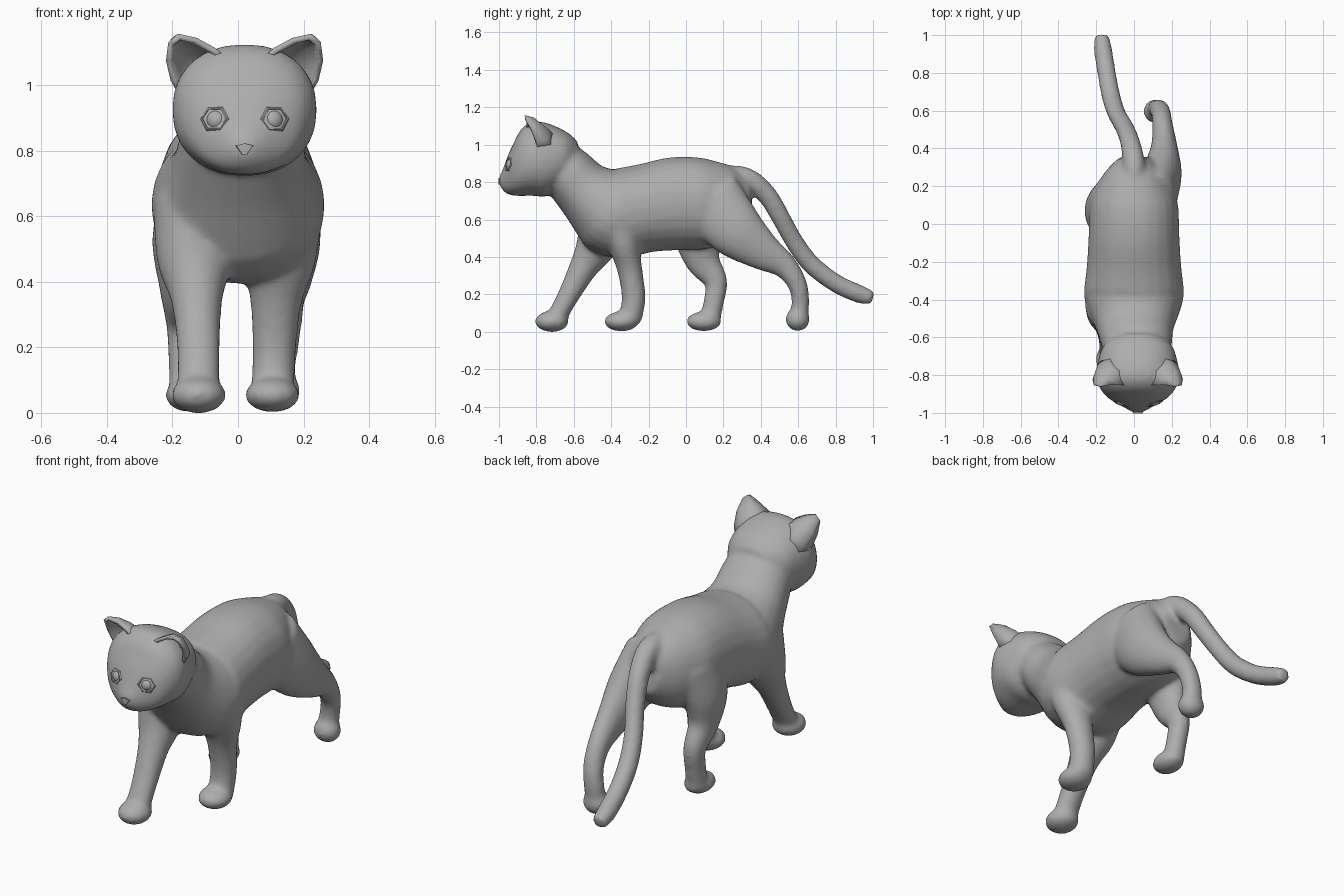
import bpy, bmesh, math
from mathutils import Vector, Matrix

if "Cube" in bpy.data.objects:
    bpy.data.objects.remove(bpy.data.objects["Cube"])

grey = bpy.data.materials.new("grey")
grey.diffuse_color = (0.42, 0.42, 0.42, 1)
grey.use_nodes = True
grey.node_tree.nodes["Principled BSDF"].inputs["Base Color"].default_value = grey.diffuse_color
HEAD_X = 0.02


def catmull(a, b, c, d, t):
    return 0.5 * (2 * b + (c - a) * t + (2 * a - 5 * b + 4 * c - d) * t * t
                  + (3 * b - a - 3 * c + d) * t ** 3)


def rounded(v, power):
    return math.copysign(abs(v) ** power, v)


def loft(bm, rings, power=1.0, upright=False, sides=24, steps=4):
    """Smooth tube; each ring is x, y, z, half width across x, half thickness."""
    k = [rings[0]] + rings + [rings[-1]]
    pts = []
    for i in range(len(rings) - 1):
        for s in range(steps):
            pts.append([catmull(*q, s / steps) for q in zip(*k[i:i + 4])])
    pts.append(list(rings[-1]))
    loops = []
    for i, p in enumerate(pts):
        tan = Vector(pts[min(i + 1, len(pts) - 1)][:3]) - Vector(pts[max(i - 1, 0)][:3])
        tan.x = 0
        across = Vector((1, 0, 0))
        up = Vector((0, 0, 1)) if upright else tan.normalized().cross(across)
        angles = [2 * math.pi * j / sides for j in range(sides)]
        loops.append([bm.verts.new(Vector(p[:3]) + across * p[3] * rounded(math.cos(a), power)
                                   + up * p[4] * rounded(math.sin(a), power)) for a in angles])
    for a, b in zip(loops, loops[1:]):
        for j in range(sides):
            n = (j + 1) % sides
            bm.faces.new((a[j], a[n], b[n], b[j]))
    bm.faces.new(loops[0][::-1])
    bm.faces.new(loops[-1])


def blob(bm, centre, radii):
    bmesh.ops.create_uvsphere(bm, u_segments=20, v_segments=12, radius=1,
                              matrix=Matrix.LocRotScale(Vector(centre), None, Vector(radii)))


def finish(name, bm, angle=60):
    bmesh.ops.recalc_face_normals(bm, faces=bm.faces)
    me = bpy.data.meshes.new(name)
    bm.to_mesh(me)
    bm.free()
    ob = bpy.data.objects.new(name, me)
    bpy.context.collection.objects.link(ob)
    me.materials.append(grey)
    bpy.ops.object.select_all(action='DESELECT')
    ob.select_set(True)
    bpy.context.view_layer.objects.active = ob
    bpy.ops.object.shade_smooth_by_angle(angle=math.radians(angle))
    return ob


bm = bmesh.new()
# torso running up into the neck
loft(bm, [(0, .35, .71, .08, .11), (0, .26, .70, .165, .19), (0, .12, .685, .23, .24),
          (0, -.05, .685, .24, .25), (0, -.22, .66, .25, .237), (0, -.36, .635, .265, .242),
          (0, -.43, .67, .25, .225), (.005, -.545, .757, .205, .165),
          (.015, -.64, .86, .185, .145), (HEAD_X, -.70, .92, .15, .12)], .93)
# head, with whisker pads and chin
loft(bm, [(HEAD_X, y, z, w, h) for y, z, w, h in [
    (-.58, .94, .10, .08), (-.64, .935, .18, .135), (-.74, .92, .214, .195),
    (-.82, .925, .22, .198), (-.88, .905, .195, .18), (-.92, .87, .16, .143),
    (-.95, .84, .11, .108), (-.98, .812, .058, .056), (-1.0, .808, .025, .022)]], .9, True)
for s in (-1, 1):
    blob(bm, (HEAD_X + s * .034, -.935, .79), (.046, .045, .04))
blob(bm, (HEAD_X, -.925, .763), (.05, .05, .034))
# front legs: left reaching forward, right under the chest
loft(bm, [(-.145, -.42, .64, .115, .14), (-.135, -.48, .46, .112, .11), (-.126, -.55, .34, .078, .077),
          (-.12, -.63, .19, .066, .058), (-.12, -.69, .08, .066, .053)])
blob(bm, (-.12, -.717, .055), (.085, .092, .057))
loft(bm, [(.145, -.37, .64, .115, .13), (.13, -.33, .46, .108, .085), (.116, -.30, .33, .078, .067),
          (.11, -.28, .18, .067, .064), (.105, -.30, .06, .067, .062)])
blob(bm, (.105, -.345, .055), (.085, .094, .054))
# hind legs: left forward, right pushing back
loft(bm, [(-.13, .10, .72, .10, .16), (-.162, .07, .53, .1, .14), (-.17, .09, .38, .07, .095),
          (-.165, .16, .27, .055, .063), (-.16, .148, .16, .053, .055), (-.155, .13, .07, .055, .055)])
blob(bm, (-.15, .095, .055), (.073, .096, .053))
loft(bm, [(.12, .12, .72, .10, .18), (.148, .26, .55, .105, .155), (.16, .41, .43, .07, .105),
          (.15, .53, .35, .055, .068), (.14, .597, .25, .053, .052), (.125, .612, .15, .053, .048),
          (.12, .60, .07, .053, .048)])
blob(bm, (.12, .597, .066), (.072, .066, .064))
# tail
loft(bm, [(x, y, z, r, r) for x, y, z, r in [
    (0, .18, .84, .05), (0, .32, .822, .058), (-.02, .43, .735, .054), (-.05, .51, .605, .051),
    (-.09, .58, .48, .05), (-.12, .67, .36, .051), (-.145, .80, .26, .05),
    (-.165, .93, .20, .049), (-.17, 1.0, .18, .037)]])
body = finish("body", bm)
remesh = body.modifiers.new("merge", 'REMESH')
remesh.mode = 'VOXEL'
remesh.voxel_size = 0.013
remesh.use_smooth_shade = True
soft = body.modifiers.new("soften", 'SMOOTH')
soft.factor = 0.5
soft.iterations = 12
for m in ("merge", "soften"):
    bpy.ops.object.modifier_apply(modifier=m)
if not body.data.materials:
    body.data.materials.append(grey)


def on_face(x, z):
    """Point and outward direction on the face at x, z."""
    hit, loc, normal, i = body.ray_cast(Vector((x, -2, z)), Vector((0, 1, 0)))
    return loc, normal


for s, side in ((-1, "left"), (1, "right")):
    # cupped ear, open to the front
    bm = bmesh.new()
    base = [Vector(p) for p in [(.04, -.86, 1.06), (.065, -.77, 1.075), (.125, -.70, 1.03),
                                (.17, -.71, .97), (.182, -.79, .955)]]
    tip = Vector((.218, -.868, 1.148))
    rows = []
    for t, bulge in ((0, 0), (.3, .022), (.6, .025), (.88, .01)):
        rows.append([bm.verts.new((HEAD_X + s * p.x, p.y, p.z)) for p in
                     (b.lerp(tip, t) + bulge * Vector((.1 + .25 * j, .5, .9 - .2 * j))
                      for j, b in enumerate(base))])
    for a, b in zip(rows, rows[1:]):
        for j in range(4):
            bm.faces.new((a[j], a[j + 1], b[j + 1], b[j]))
    bm.faces.new(rows[-1])
    ear = finish(side + "_ear", bm, 75)
    thick = ear.modifiers.new("thickness", 'SOLIDIFY')
    thick.thickness = .018
    thick.offset = 0

    # eyeball and six-sided eyelid rim, set square to the face
    loc, normal = on_face(HEAD_X + s * .093, .897)
    bm = bmesh.new()
    blob(bm, loc - normal * .024, (.034, .034, .034))
    finish(side + "_eye", bm)
    bm = bmesh.new()
    turn = Matrix.Translation(loc) @ normal.to_track_quat('Z', 'Y').to_matrix().to_4x4()
    rim = [[bm.verts.new(turn @ Vector((r * 1.1 * math.cos(a), r * math.sin(a), d)))
            for a in (i * math.pi / 3 for i in range(6))]
           for r, d in ((.031, -.012), (.035, .003), (.039, .002), (.05, -.014))]
    for a, b in zip(rim, rim[1:] + rim[:1]):
        for j in range(6):
            n = (j + 1) % 6
            bm.faces.new((a[j], a[n], b[n], b[j]))
    finish(side + "_eyelid", bm, 30)

# wedge nose
bm = bmesh.new()
y = on_face(HEAD_X, .805)[0].y
outline = [(-.032, .815), (0, .822), (.032, .815), (.008, .788), (-.008, .788)]
front = [bm.verts.new((HEAD_X + x * .8, y - .006, z)) for x, z in outline]
back = [bm.verts.new((HEAD_X + x, y + .025, z)) for x, z in outline]
bm.faces.new(front)
bm.faces.new(back)
for j in range(5):
    n = (j + 1) % 5
    bm.faces.new((front[j], front[n], back[n], back[j]))
finish("nose", bm, 30)
